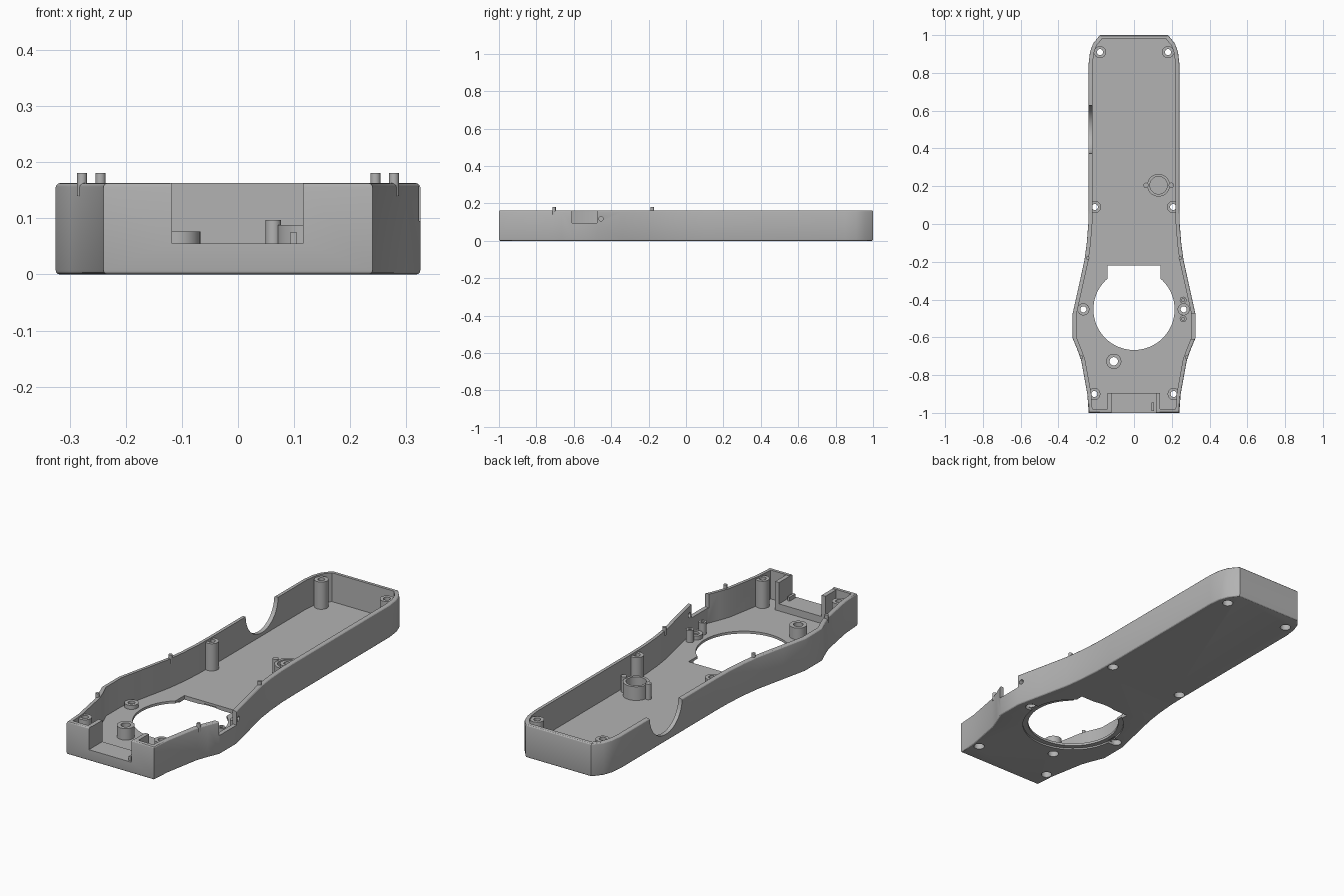
import bpy
import bmesh
from math import cos, sin, pi
from mathutils import Vector

cube = bpy.data.objects.get("Cube")
if cube:
    bpy.data.objects.remove(cube, do_unlink=True)

GREY = (0.45, 0.45, 0.45, 1)
plastic = bpy.data.materials.new("grey plastic")
plastic.use_nodes = True
plastic.diffuse_color = GREY
plastic.node_tree.nodes["Principled BSDF"].inputs["Base Color"].default_value = GREY

RIM = 0.163
FLOOR = 0.02
WALL = 0.021


def finish(name, bm):
    bmesh.ops.recalc_face_normals(bm, faces=bm.faces)
    mesh = bpy.data.meshes.new(name)
    bm.to_mesh(mesh)
    bm.free()
    mesh.materials.append(plastic)
    obj = bpy.data.objects.new(name, mesh)
    bpy.context.collection.objects.link(obj)
    return obj


def activate(obj):
    bpy.ops.object.select_all(action='DESELECT')
    obj.select_set(True)
    bpy.context.view_layer.objects.active = obj


def smooth(obj):
    activate(obj)
    bpy.ops.object.shade_smooth_by_angle(angle=0.5)


def prism(name, points, z0, z1, bevel=0):
    bm = bmesh.new()
    base = bm.faces.new([bm.verts.new((x, y, z0)) for x, y in points])
    new = bmesh.ops.extrude_face_region(bm, geom=[base])["geom"]
    moved = [v for v in new if isinstance(v, bmesh.types.BMVert)]
    bmesh.ops.translate(bm, verts=moved, vec=(0, 0, z1 - z0))
    if bevel:
        level = [e for e in bm.edges if abs(e.verts[0].co.z - e.verts[1].co.z) < 1e-5]
        bmesh.ops.bevel(bm, geom=level, offset=bevel, segments=3, profile=0.5, affect='EDGES')
    return finish(name, bm)


def box(name, x0, x1, y0, y1, z0, z1):
    return prism(name, [(x0, y0), (x1, y0), (x1, y1), (x0, y1)], z0, z1)


def circle(x, y, r, n=32):
    return [(x + r * cos(2 * pi * i / n), y + r * sin(2 * pi * i / n)) for i in range(n)]


def disc(name, x, y, r, z0, z1, n=32):
    return prism(name, circle(x, y, r, n), z0, z1)


def cut(target, cutter):
    mod = target.modifiers.new("cut", 'BOOLEAN')
    mod.operation = 'DIFFERENCE'
    mod.solver = 'EXACT'
    mod.object = cutter
    activate(target)
    bpy.ops.object.modifier_apply(modifier=mod.name)
    bpy.data.objects.remove(cutter, do_unlink=True)


def side_cylinder(name, x, y, z, r, length, n=48):
    obj = disc(name, 0, 0, r, -length / 2, length / 2, n)
    obj.rotation_euler = (0, pi / 2, 0)
    obj.location = (x, y, z)
    return obj


def tube(name, x, y, profile, n=32):
    # closed radius/height profile spun around a vertical axis
    bm = bmesh.new()
    rings = [[bm.verts.new((px, py, z)) for px, py in circle(x, y, r, n)] for r, z in profile]
    for a, b in zip(rings, rings[1:] + rings[:1]):
        for i in range(n):
            j = (i + 1) % n
            bm.faces.new((a[i], a[j], b[j], b[i]))
    obj = finish(name, bm)
    smooth(obj)
    return obj


def inset(points, d):
    # mitred inward offset of a counter-clockwise outline
    pts = [Vector(p) for p in points]
    result = []
    for i, p in enumerate(pts):
        a = (p - pts[i - 1]).normalized()
        b = (pts[(i + 1) % len(pts)] - p).normalized()
        na, nb = Vector((-a.y, a.x)), Vector((-b.y, b.x))
        result.append(p + (na + nb) * d / (1 + na.dot(nb)))
    return result


# Tray shell
half = [(0.24, -1), (0.247, -0.9), (0.28, -0.72), (0.3, -0.665), (0.325, -0.605),
        (0.325, -0.475), (0.295, -0.34), (0.262, -0.19), (0.25, -0.1), (0.242, 0),
        (0.24, 0.1), (0.24, 0.85), (0.233, 0.91), (0.217, 0.955), (0.18, 1)]
outline = half + [(-x, y) for x, y in reversed(half)]
shell = prism("tray_shell", outline, 0, RIM, 0.008)
cut(shell, prism("cavity", inset(outline, WALL), FLOOR, 0.3))

# Large round opening with its square extension and underside groove
HY = -0.452
cut(shell, disc("underside_groove", 0, HY, 0.24, -0.1, 0.008, 64))
cut(shell, disc("round_opening", 0, HY, 0.215, -0.1, 0.1, 64))
cut(shell, box("square_opening", -0.14, 0.14, HY, -0.22, -0.1, 0.1))
for s in (-1, 1):
    cut(shell, box("groove_slot", s * 0.255 - 0.02, s * 0.255 + 0.02,
                   HY - 0.025, HY + 0.025, -0.1, 0.012))

# Wall cut-outs
cut(shell, box("front_notch", -0.118, 0.116, -1.1, -0.95, 0.055, 0.3))
cut(shell, box("side_notch", 0.28, 0.4, -0.61, -0.475, 0.095, 0.3))
cut(shell, side_cylinder("thumb_notch", -0.24, 0.5, RIM, 0.127, 0.1))
cut(shell, side_cylinder("side_hole", 0.32, -0.455, 0.118, 0.012, 0.1, 20))

# Screw posts with counterbores from below
posts = [(s * x, y, 0.155) for s in (-1, 1)
         for x, y in ((0.18, 0.91), (0.207, 0.09), (0.21, -0.9))]
posts += [(-0.268, -0.452, 0.04), (0.263, -0.452, 0.04), (-0.107, -0.727, 0.077)]
for i, (x, y, top) in enumerate(posts):
    outer = 0.04 if top == 0.077 else 0.032
    bore = 0.022 if top == 0.077 else 0.016
    cut(shell, disc("screw_hole", x, y, 0.025, -0.1, 0.1 if top > 0.1 else FLOOR + 0.01))
    deep = FLOOR + (top - FLOOR) * 0.4
    tube(f"screw_post_{i + 1}", x, y,
         [(0.025, 0.012), (outer, 0.012), (outer, top), (bore, top), (bore, deep), (0.025, deep)])
smooth(shell)

# Front socket: raised platform, side ribs and small clip
box("socket_platform", -0.139, 0.137, -0.99, -0.895, 0.01, 0.055)
for name, x0, x1 in (("left", 0.116, 0.137), ("right", -0.139, -0.118)):
    box(f"{name}_socket_rib", x0, x1, -0.985, -0.895, FLOOR, RIM - 0.002)
box("socket_clip", 0.093, 0.105, -0.99, -0.945, 0.05, 0.075)

# Alignment pins on the rim
for s, side in ((1, "left"), (-1, "right")):
    for x, y, place in ((0.278, -0.705, "front"), (0.245, -0.18, "rear")):
        smooth(disc(f"{side}_{place}_pin", s * x, y, 0.009, 0.14, 0.181, 16))

# Small guide posts beside the left low screw post
for i, y in enumerate((-0.403, -0.502)):
    tube(f"guide_post_{i + 1}", 0.26, y,
         [(0.008, 0.015), (0.018, 0.015), (0.018, 0.08), (0.008, 0.08)], 20)

# Round holder with two side tabs
tube("round_holder", 0.13, 0.205, [(0.046, 0.015), (0.06, 0.015), (0.06, 0.088), (0.046, 0.088)])
for i, x in enumerate((0.063, 0.197)):
    smooth(disc(f"holder_tab_{i + 1}", x, 0.205, 0.014, 0.015, 0.097, 16))
